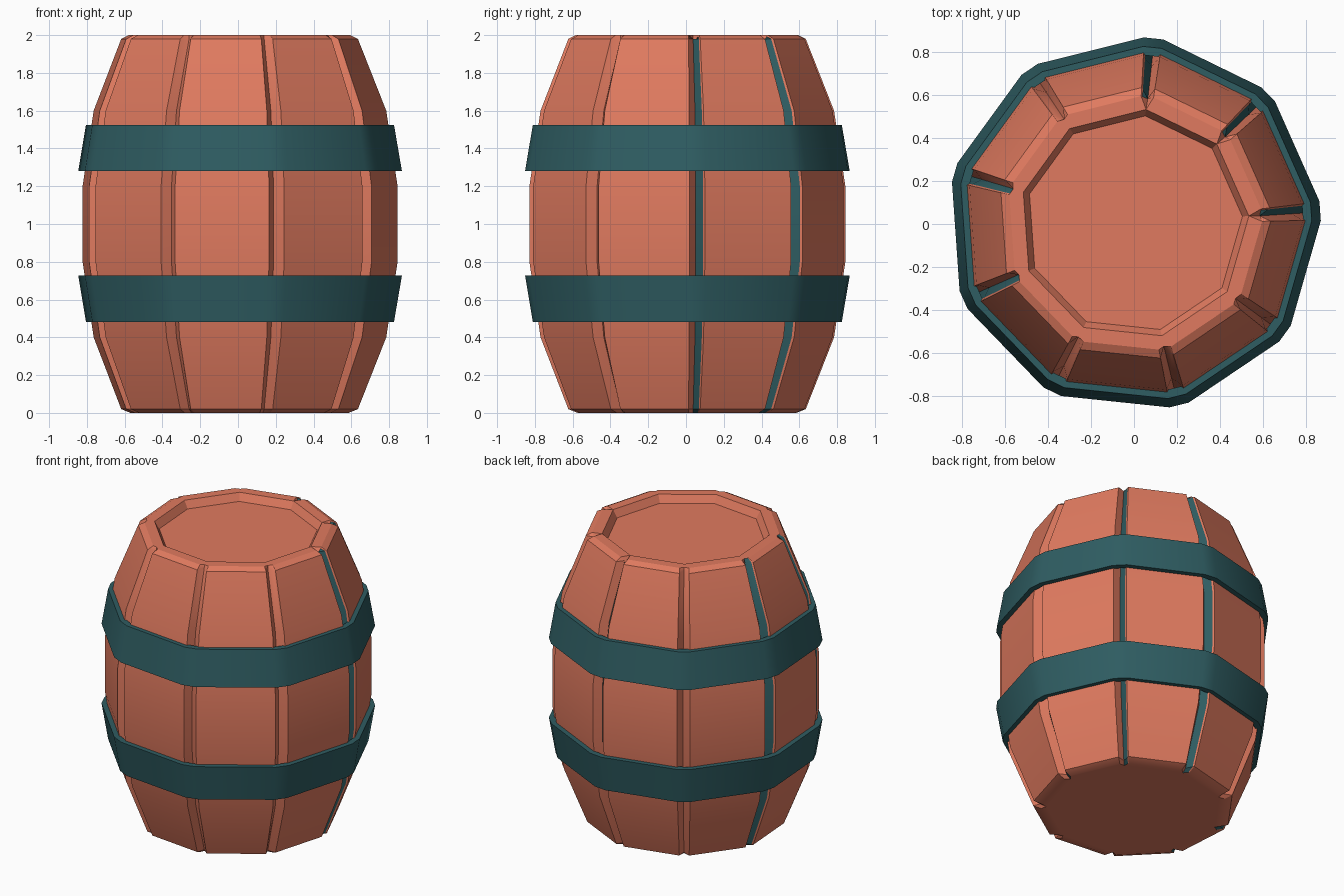
import bpy, bmesh, math

if "Cube" in bpy.data.objects:
    bpy.data.objects.remove(bpy.data.objects["Cube"])

def material(name, rgb):
    m = bpy.data.materials.new(name)
    m.diffuse_color = (*rgb, 1)
    m.use_nodes = True
    m.node_tree.nodes["Principled BSDF"].inputs["Base Color"].default_value = m.diffuse_color
    return m

WOOD = material("terracotta_wood", (0.745, 0.195, 0.115))
TEAL = material("dark_teal", (0.028, 0.109, 0.122))

GROOVES = [4 + 40 * k for k in range(9)]     # stave seams, degrees
TEAL_SEAMS = {4, 44, 84, 164, 204}           # seams with a teal flank
DEEP_SEAMS = {4, 44, 84}                     # seams that notch the rim
SEAM = [(-2.8, 0.0), (-0.3, 1.0), (2.2, 0.2), (2.8, 0.0)]  # angle, depth factor

def point(r, deg, z):
    a = math.radians(deg)
    return (r * math.cos(a), r * math.sin(a), z)

def finish(bm, name, mats):
    bmesh.ops.remove_doubles(bm, verts=bm.verts, dist=0.0005)
    bmesh.ops.recalc_face_normals(bm, faces=bm.faces)
    me = bpy.data.meshes.new(name)
    bm.to_mesh(me)
    bm.free()
    for m in mats:
        me.materials.append(m)
    ob = bpy.data.objects.new(name, me)
    bpy.context.collection.objects.link(ob)
    bpy.ops.object.select_all(action='DESELECT')
    ob.select_set(True)
    bpy.context.view_layer.objects.active = ob
    bpy.ops.object.shade_smooth_by_angle(angle=math.radians(25))
    return ob

def bridge(bm, a, b):
    n = len(a)
    return [bm.faces.new((a[i], a[(i + 1) % n], b[(i + 1) % n], b[i])) for i in range(n)]

# Barrel body: grooved rings (radius, height, seam depth, seam width factor)
PROFILE = [
    (0.585, 0.0, 0.03, 1), (0.635, 0.02, 0.05, 1), (0.785, 0.4, 0.05, 1),
    (0.845, 0.8, 0.05, 1), (0.845, 1.2, 0.05, 1), (0.785, 1.6, 0.05, 1),
    (0.635, 1.98, 0.05, 1), (0.595, 2.0, 0.01, 1),
    (0.535, 2.0, 0.0, 0), (0.505, 1.95, 0.0, 0),
]
bm = bmesh.new()
rings = []
for r, z, depth, width in PROFILE:
    ring = []
    for g in GROOVES:
        for da, f in SEAM:
            notch = 0.04 if (z == 2.0 and width and g in DEEP_SEAMS) else 0
            ring.append(bm.verts.new(point(r - depth * f, g + da * width, z - notch * f)))
    rings.append(ring)
for j in range(len(rings) - 1):
    for i, f in enumerate(bridge(bm, rings[j], rings[j + 1])):
        # inner part of the counter-clockwise flank is teal on some seams
        if i % 4 == 1 and j < 7 and GROOVES[i // 4] in TEAL_SEAMS:
            f.material_index = 1
bm.faces.new(rings[0])      # bottom
bm.faces.new(rings[-1])     # recessed lid
finish(bm, "barrel_body", [WOOD, TEAL])

# Hoops: tapered bands with corners beside each seam
def hoop(name, z0, r0, z1, r1, thick=0.04):
    b = bmesh.new()
    angles = [g + d for g in GROOVES for d in (-3, 3)]
    loops = [[b.verts.new(point(r, a, z)) for a in angles]
             for r, z in ((r0, z0), (r1, z1), (r1 - thick, z1), (r0 - thick, z0))]
    for k in range(4):
        bridge(b, loops[k], loops[(k + 1) % 4])
    finish(b, name, [TEAL])

hoop("upper_hoop", 1.28, 0.868, 1.525, 0.826)
hoop("lower_hoop", 0.482, 0.826, 0.727, 0.868)
